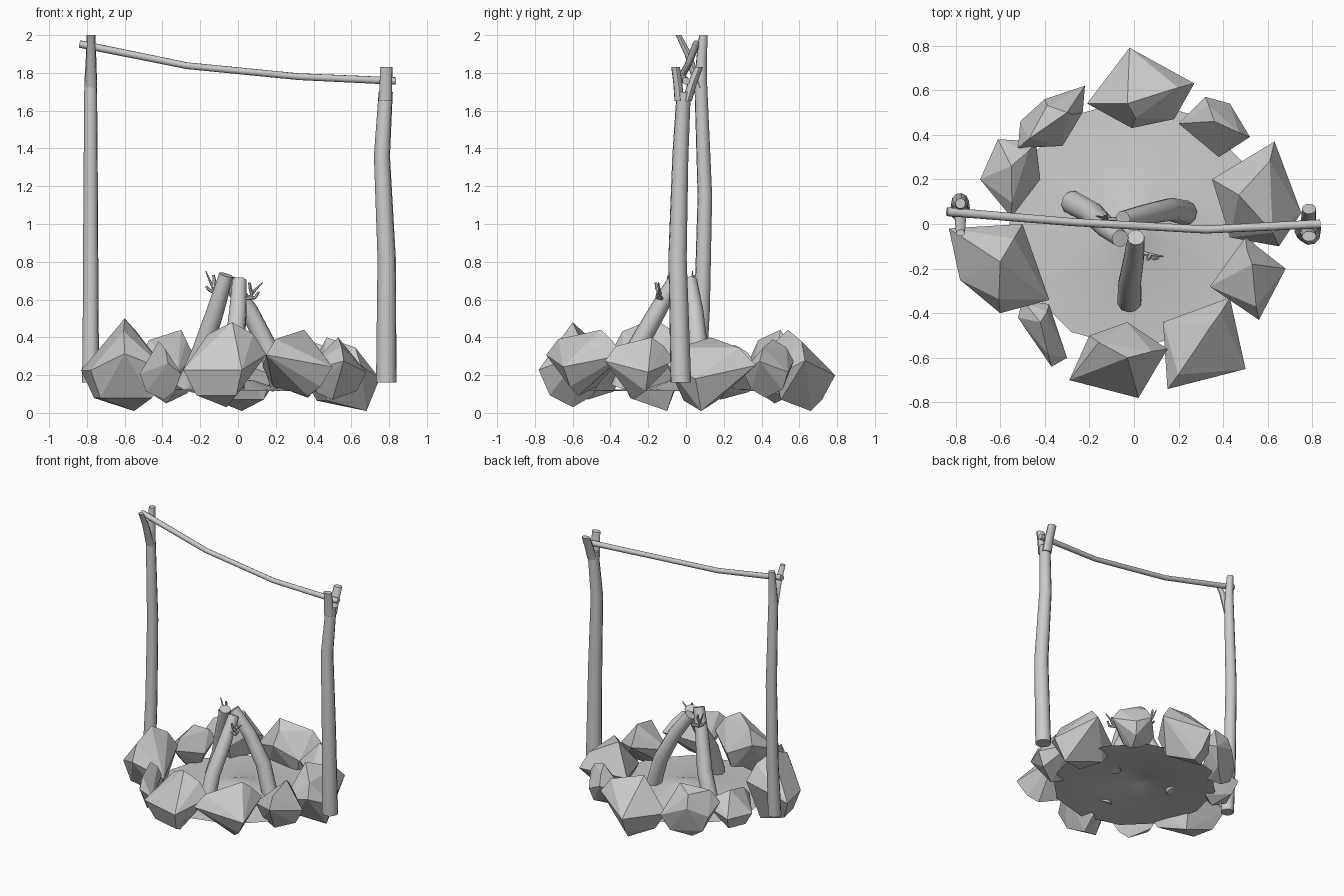
import bpy, bmesh, math
from mathutils import Vector


def finish(name, bm, smooth=False):
    bmesh.ops.recalc_face_normals(bm, faces=bm.faces)
    me = bpy.data.meshes.new(name)
    bm.to_mesh(me)
    bm.free()
    ob = bpy.data.objects.new(name, me)
    bpy.context.collection.objects.link(ob)
    if smooth:
        bpy.ops.object.select_all(action='DESELECT')
        bpy.context.view_layer.objects.active = ob
        ob.select_set(True)
        bpy.ops.object.shade_smooth_by_angle(angle=math.radians(45))
    return ob


def tube(name, path, sides=10, xs=1.0, cap_z=False):
    """Branch through (x, y, z, radius) points; xs widens it along x; cap_z cuts ends level."""
    bm = bmesh.new()
    pts = [Vector(p[:3]) for p in path]
    rings, u = [], None
    for i, p in enumerate(pts):
        t = (pts[min(i + 1, len(pts) - 1)] - pts[max(i - 1, 0)]).normalized()
        if cap_z and i in (0, len(pts) - 1):
            t = Vector((0, 0, 1))
        if u is None:
            u = t.orthogonal()
        u = (u - t * u.dot(t)).normalized()
        v = t.cross(u)
        ring = []
        for k in range(sides):
            a = 2 * math.pi * k / sides
            d = (u * math.cos(a) + v * math.sin(a)) * path[i][3]
            d.x *= xs
            ring.append(bm.verts.new(p + d))
        rings.append(ring)
    for r0, r1 in zip(rings, rings[1:]):
        for k in range(sides):
            j = (k + 1) % sides
            bm.faces.new((r0[k], r0[j], r1[j], r1[k]))
    bm.faces.new(rings[0][::-1])
    bm.faces.new(rings[-1])
    return finish(name, bm, smooth=True)


def rock(name, peak, low, z0, z1, *outline):
    """Faceted boulder: hull of a plan outline, one peak and one low point."""
    c = sum((Vector(p) for p in outline), Vector((0, 0))) / len(outline)
    bm = bmesh.new()
    add = lambda xy, f: bm.verts.new((xy[0], xy[1], z0 + f * (z1 - z0)))
    add(peak, 1.0)
    add(low, 0.0)
    for i, p in enumerate(outline):
        p = Vector(p)
        add(p, 0.62 if i % 2 else 0.44)
        add(c.lerp(p, 0.68), 0.86 if i % 2 else 0.14)
    res = bmesh.ops.convex_hull(bm, input=bm.verts)
    junk = {g for g in res['geom_interior'] + res['geom_unused'] if isinstance(g, bmesh.types.BMVert)}
    bmesh.ops.delete(bm, geom=list(junk), context='VERTS')
    return finish(name, bm)


# Ash bed: thin sheet with a low mound in the middle
bm = bmesh.new()
N = 12
rings = []
for r, z in ((0.56, 0.115), (0.21, 0.13), (0.09, 0.17)):
    rings.append([bm.verts.new((r * math.cos(2 * math.pi * k / N), r * math.sin(2 * math.pi * k / N), z))
                  for k in range(N)])
top = bm.verts.new((0, 0, 0.18))
for k in range(N):
    j = (k + 1) % N
    for a, b in zip(rings, rings[1:]):
        bm.faces.new((a[k], a[j], b[j], b[k]))
    bm.faces.new((rings[-1][k], rings[-1][j], top))
finish("ash_bed", bm, smooth=True)

# Ring of boulders
rock("rock_back", (-0.03, 0.54), (0.02, 0.66), 0.01, 0.44,
     (-0.02, 0.79), (0.27, 0.63), (0.18, 0.47), (-0.01, 0.43), (-0.21, 0.54))
rock("rock_back_left", (-0.3, 0.5), (-0.38, 0.47), 0.05, 0.44,
     (-0.22, 0.62), (-0.23, 0.5), (-0.32, 0.35), (-0.52, 0.34), (-0.51, 0.46), (-0.4, 0.56))
rock("rock_back_right", (0.36, 0.46), (0.37, 0.42), 0.08, 0.39,
     (0.2, 0.45), (0.32, 0.57), (0.43, 0.54), (0.52, 0.39), (0.38, 0.3))
rock("rock_left_back", (-0.55, 0.26), (-0.54, 0.18), 0.07, 0.36,
     (-0.61, 0.38), (-0.44, 0.37), (-0.42, 0.2), (-0.55, 0.03), (-0.69, 0.2))
rock("rock_right", (0.47, 0.13), (0.68, 0.08), 0.01, 0.4,
     (0.35, 0.2), (0.63, 0.37), (0.75, 0.05), (0.65, -0.1), (0.43, -0.06))
rock("rock_left", (-0.6, -0.17), (-0.55, -0.1), 0.01, 0.5,
     (-0.83, -0.02), (-0.5, 0.0), (-0.38, -0.34), (-0.6, -0.4), (-0.78, -0.25))
rock("rock_front_left", (-0.42, -0.44), (-0.39, -0.52), 0.07, 0.38,
     (-0.5, -0.34), (-0.38, -0.36), (-0.3, -0.6), (-0.37, -0.64), (-0.52, -0.42))
rock("rock_front", (-0.03, -0.6), (-0.06, -0.6), 0.03, 0.48,
     (-0.29, -0.7), (-0.2, -0.5), (-0.03, -0.44), (0.15, -0.56), (0.02, -0.78))
rock("rock_front_right", (0.35, -0.45), (0.37, -0.57), 0.09, 0.44,
     (0.13, -0.44), (0.43, -0.33), (0.5, -0.65), (0.15, -0.74))
rock("rock_right_front", (0.53, -0.18), (0.5, -0.28), 0.07, 0.4,
     (0.34, -0.28), (0.5, -0.06), (0.68, -0.2), (0.56, -0.43))

# Left forked post
tube("left_post", [(-0.78, 0.06, 0.16, 0.046), (-0.78, 0.085, 0.55, 0.042), (-0.78, 0.1, 1.15, 0.039),
                   (-0.78, 0.078, 1.75, 0.034), (-0.778, 0.083, 1.88, 0.028),
                   (-0.778, 0.092, 2.0, 0.023)], cap_z=True)
tube("left_post_prong", [(-0.778, 0.07, 1.72, 0.024), (-0.778, 0.01, 1.9, 0.018),
                         (-0.778, -0.04, 2.0, 0.015)], xs=1.35, cap_z=True)

# Right forked post
tube("right_post", [(0.785, -0.027, 0.16, 0.055), (0.787, -0.045, 0.82, 0.049), (0.762, -0.03, 1.36, 0.043),
                    (0.782, -0.012, 1.7, 0.038)], cap_z=True)
for name, y0, y1, y2 in (("front", -0.035, -0.043, -0.055), ("back", 0.005, 0.032, 0.068)):
    tube("right_post_prong_" + name, [(0.78, y0, 1.65, 0.026), (0.783, y1, 1.74, 0.024),
                                      (0.785, y2, 1.83, 0.023)], xs=1.4, cap_z=True)

# Sagging crossbar
tube("crossbar", [(-0.838, 0.055, 1.953, 0.02), (-0.27, 0.008, 1.838, 0.018),
                  (0.32, -0.025, 1.78, 0.018), (0.835, 0.0, 1.757, 0.02)])

# Three leaning logs
tube("log_front", [(-0.02, -0.345, 0.13, 0.055), (-0.02, -0.27, 0.33, 0.053),
                   (0.0, -0.15, 0.54, 0.047), (0.008, -0.06, 0.7, 0.039)])
tube("log_left", [(-0.275, 0.095, 0.13, 0.055), (-0.19, 0.05, 0.33, 0.053),
                  (-0.12, -0.02, 0.54, 0.047), (-0.062, -0.065, 0.73, 0.039)])
tube("log_right", [(0.23, 0.05, 0.13, 0.055), (0.165, 0.065, 0.33, 0.053),
                   (0.06, 0.045, 0.54, 0.047), (-0.05, 0.02, 0.7, 0.039)])


# Small twigs on the logs
def twig(name, *pts):
    radii = (0.012, 0.009, 0.007, 0.003)
    tube(name, [(*p, radii[i]) for i, p in enumerate(pts)], sides=6)


twig("front_twig", (0.01, -0.12, 0.6), (0.06, -0.135, 0.61), (0.09, -0.14, 0.65), (0.13, -0.145, 0.69))
twig("front_twig_fork", (0.06, -0.135, 0.61), (0.09, -0.155, 0.61), (0.11, -0.15, 0.64))
twig("front_twig_tip", (0.075, -0.137, 0.63), (0.065, -0.155, 0.66), (0.06, -0.16, 0.69))
twig("left_twig", (-0.07, 0.02, 0.63), (-0.12, 0.02, 0.64), (-0.145, 0.03, 0.69), (-0.17, 0.035, 0.75))
twig("left_twig_fork", (-0.11, 0.02, 0.63), (-0.15, 0.01, 0.65), (-0.17, 0.01, 0.67))
twig("left_twig_tip", (-0.13, 0.02, 0.66), (-0.125, 0.04, 0.7), (-0.13, 0.045, 0.73))
